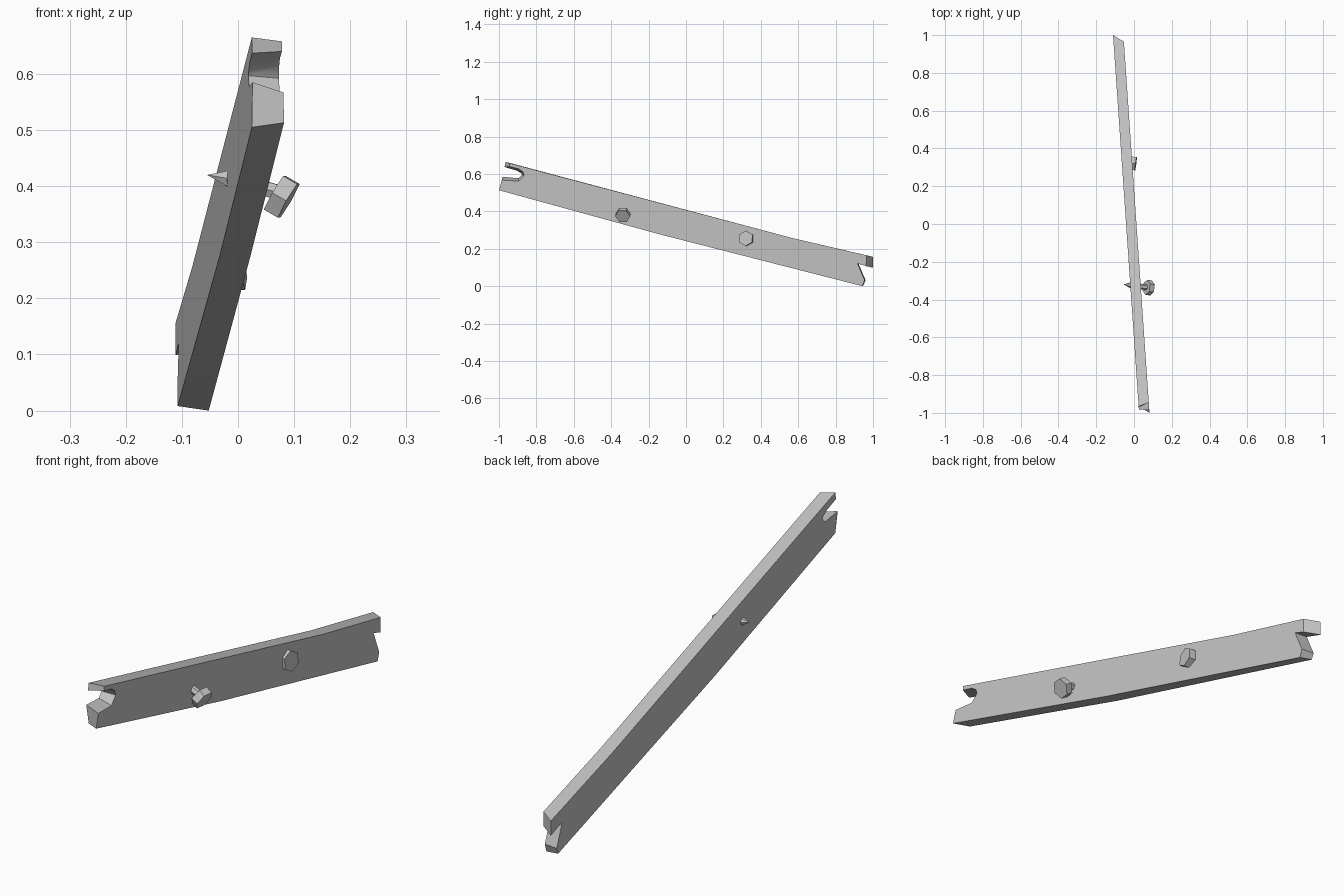
import bpy, bmesh, math
from mathutils import Vector

cube = bpy.data.objects.get("Cube")
if cube:
    bpy.data.objects.remove(cube, do_unlink=True)

grey = bpy.data.materials.new("weathered grey")
grey.use_nodes = True
COLOUR = (0.55, 0.55, 0.55, 1)
grey.diffuse_color = COLOUR
grey.node_tree.nodes["Principled BSDF"].inputs["Base Color"].default_value = COLOUR


def finish(bm, name, smooth=0):
    """Turn a bmesh into a shaded, coloured object."""
    bmesh.ops.recalc_face_normals(bm, faces=bm.faces)
    mesh = bpy.data.meshes.new(name)
    bm.to_mesh(mesh)
    bm.free()
    mesh.materials.append(grey)
    obj = bpy.data.objects.new(name, mesh)
    bpy.context.collection.objects.link(obj)
    if smooth:
        bpy.ops.object.select_all(action='DESELECT')
        obj.select_set(True)
        bpy.context.view_layer.objects.active = obj
        bpy.ops.object.shade_smooth_by_angle(angle=math.radians(smooth))
    return obj


def face_x(y, side):
    """The plank leans sideways along its length."""
    return -0.0145 - 0.069 * y + side * 0.0275


def rod(bm, start, end, r1, r2, sides, spin=0.0):
    """Prism or cone between two points."""
    start, end = Vector(start), Vector(end)
    axis = end - start
    side_a = axis.cross(Vector((0, 0, 1))).normalized()
    side_b = side_a.cross(axis).normalized()
    rings = []
    for centre, r in ((start, r1), (end, r2)):
        if r == 0:
            rings.append([bm.verts.new(centre)] * sides)
            continue
        ring = []
        for i in range(sides):
            a = spin + math.tau * i / sides
            ring.append(bm.verts.new(centre + r * (side_a * math.cos(a) + side_b * math.sin(a))))
        bm.faces.new(ring)
        rings.append(ring)
    for i in range(sides):
        j = (i + 1) % sides
        corners = [rings[0][i], rings[0][j], rings[1][j], rings[1][i]]
        bm.faces.new(list(dict.fromkeys(corners)))


# Plank outline: (y, z) on the +x face, then the shift of the -x face
outline = [
    (-0.945, 0.658, -0.02, 0.007),    # upper front prong
    (-0.945, 0.640, -0.025, -0.003),
    (-0.895, 0.628, -0.01, -0.01),    # front notch
    (-0.872, 0.612, -0.01, -0.008),
    (-0.866, 0.592, -0.01, 0.005),
    (-0.895, 0.562, 0.0, 0.015),
    (-0.985, 0.567, 0.003, 0.018),    # lower front prong
    (-1.0, 0.513, 0.035, -0.008),
    (-0.14, 0.277, 0, 0),             # bend underneath
    (0.944, 0.0, 0.006, 0.008),       # lower back prong
    (0.955, 0.033, 0.005, 0),
    (0.94, 0.067, 0.005, 0),
    (0.917, 0.122, 0.005, 0),         # back notch
    (0.963, 0.107, 0.037, -0.008),    # upper back prong
    (0.965, 0.165, 0.035, -0.008),
    (0.57, 0.257, 0, 0),              # bend on top
]

bm = bmesh.new()
right = [bm.verts.new((face_x(y, 1), y, z)) for y, z, dy, dz in outline]
left = [bm.verts.new((face_x(y + dy, -1), y + dy, z + dz)) for y, z, dy, dz in outline]
bm.faces.new(right)
bm.faces.new(left)
for i in range(len(outline)):
    j = (i + 1) % len(outline)
    bm.faces.new((right[i], right[j], left[j], left[i]))
finish(bm, "plank", 35)

# Loose bolt driven through the plank, tip showing on the far side
bm = bmesh.new()
neck, shoulder = (0.068, -0.335, 0.39), (-0.018, -0.324, 0.414)
rod(bm, neck, shoulder, 0.015, 0.015, 6)
rod(bm, shoulder, (-0.055, -0.32, 0.42), 0.016, 0, 6)
finish(bm, "loose_bolt_shaft")

bm = bmesh.new()
centre, axis = Vector((0.078, -0.337, 0.381)), Vector((0.86, -0.1, -0.5)).normalized()
rod(bm, centre - axis * 0.0145, centre + axis * 0.0145, 0.04, 0.04, 6)
finish(bm, "loose_bolt_head")

# Tight bolt sitting against the plank
bm = bmesh.new()
rod(bm, (-0.02, 0.323, 0.254), (0.01, 0.319, 0.256), 0.041, 0.041, 6, math.pi / 6)
finish(bm, "tight_bolt_head")
